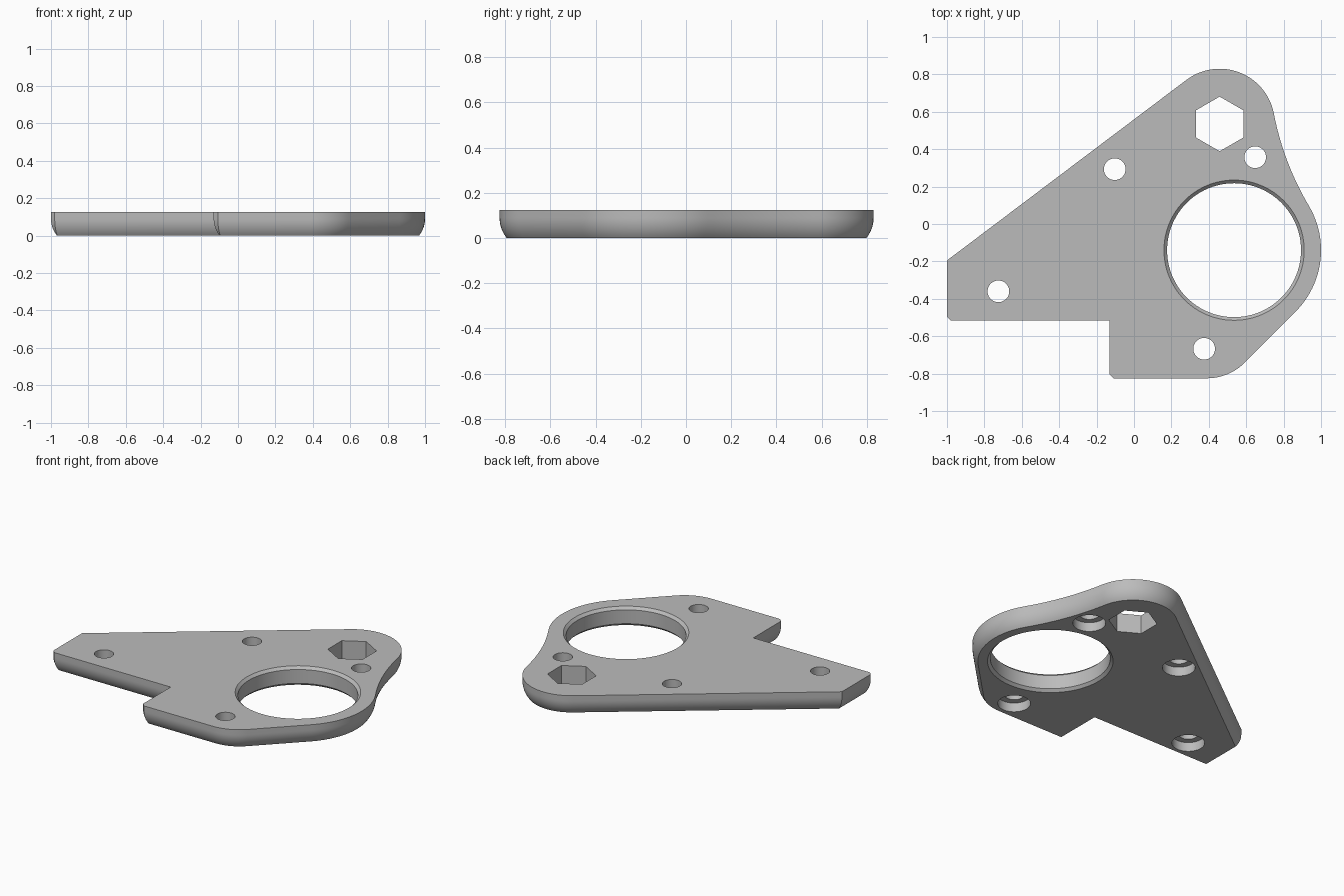
import bpy
import bmesh
from math import sin, cos, pi, radians, atan2, acos, sqrt
from mathutils import Vector

THICK = 0.125

old = bpy.data.objects.get("Cube")
if old:
    bpy.data.objects.remove(old, do_unlink=True)

grey = bpy.data.materials.new("plain grey")
grey.use_nodes = True
colour = (0.5, 0.5, 0.5, 1)
grey.diffuse_color = colour
grey.node_tree.nodes["Principled BSDF"].inputs["Base Color"].default_value = colour


def arc(centre, radius, start, end, steps):
    """Points on a circle from one angle to another (radians)."""
    angles = [start + (end - start) * i / steps for i in range(steps + 1)]
    return [centre + radius * Vector((cos(a), sin(a))) for a in angles]


def inset(points, amount):
    """Move a counter-clockwise outline inwards with mitred corners."""
    result = []
    for i, p in enumerate(points):
        a = (p - points[i - 1]).normalized()
        b = (points[(i + 1) % len(points)] - p).normalized()
        na, nb = Vector((-a.y, a.x)), Vector((-b.y, b.x))
        result.append(p + (na + nb) * amount / (1 + na.dot(nb)))
    return result


def stack(name, rings):
    """Closed solid from (outline, height) rings, bottom to top."""
    bm = bmesh.new()
    loops = [[bm.verts.new((p.x, p.y, z)) for p in pts] for pts, z in rings]
    n = len(loops[0])
    for low, high in zip(loops, loops[1:]):
        for i in range(n):
            j = (i + 1) % n
            bm.faces.new((low[i], low[j], high[j], high[i]))
    bm.faces.new(loops[0][::-1])
    bm.faces.new(loops[-1])
    bmesh.ops.recalc_face_normals(bm, faces=bm.faces)
    mesh = bpy.data.meshes.new(name)
    bm.to_mesh(mesh)
    bm.free()
    mesh.materials.append(grey)
    obj = bpy.data.objects.new(name, mesh)
    bpy.context.collection.objects.link(obj)
    return obj


def turned(name, centre, profile, sides, start=0.0):
    """Round or polygonal cutter from (radius, height) pairs."""
    return stack(name, [(arc(centre, r, start, start + 2 * pi, sides)[:-1], z)
                        for r, z in profile])


# Outline: two lobes joined by a hollow flank, then the foot and the arm
nut, nut_r = Vector((0.458, 0.535)), 0.295
bore, bore_r = Vector((0.535, -0.14)), 0.465
foot, foot_r = Vector((0.39, -0.54)), 0.285
flank_r = 1.55
gap = nut - bore
d, to_bore, to_nut = gap.length, bore_r + flank_r, nut_r + flank_r
turn = acos((d * d + to_bore ** 2 - to_nut ** 2) / (2 * d * to_bore))
bore_end = atan2(gap.y, gap.x) - turn
flank = bore + to_bore * Vector((cos(bore_end), sin(bore_end)))
nut_start = atan2(flank.y - nut.y, flank.x - nut.x)

outline = arc(foot, foot_r, -pi / 2, -pi / 4, 12)
outline += arc(bore, bore_r, -pi / 4, bore_end, 24)
outline += arc(flank, flank_r, bore_end + pi, nut_start + pi, 16)[1:-1]
outline += arc(nut, nut_r, nut_start, radians(127), 28)
outline += [Vector(p) for p in (
    (-1, -0.195), (-1, -0.495), (-0.98, -0.515), (-0.13, -0.515),
    (-0.13, -0.803), (-0.108, -0.825))]

# Plate with its lower edge rolled inwards
roll_r, roll_h, steps = 0.142, 0.09, 8
rings = []
for i in range(steps + 1):
    drop = roll_h * (1 - i / steps)
    rings.append((inset(outline, roll_r - sqrt(roll_r ** 2 - drop ** 2)),
                  roll_h - drop))
rings.append((outline, THICK))
plate = stack("mounting_plate", rings)

# Cutters: chamfered bore, hexagonal nut hole, counterbored screw holes
c, out = 0.017, 0.02
wide, r = 0.375, 0.358
cutters = [
    turned("bore_cutter", bore, [
        (wide + out, -out), (r, c), (r, THICK - c),
        (wide + out, THICK + out)], 96),
    turned("nut_cutter", nut, [(0.146, -out), (0.146, THICK + out)], 6, pi / 2),
]
for spot in ((-0.725, -0.36), (-0.103, 0.293), (0.648, 0.357), (0.375, -0.667)):
    cutters.append(turned("screw_cutter", Vector(spot), [
        (0.098, -out), (0.098, 0.06), (0.058, 0.06), (0.058, THICK + out)], 40))

bpy.context.view_layer.objects.active = plate
plate.select_set(True)
for cutter in cutters:
    cutter.hide_render = True
    cut = plate.modifiers.new("cut", "BOOLEAN")
    cut.operation = "DIFFERENCE"
    cut.solver = "EXACT"
    cut.object = cutter
    bpy.ops.object.modifier_apply(modifier=cut.name)
    bpy.data.objects.remove(cutter, do_unlink=True)

bpy.ops.object.shade_smooth_by_angle(angle=radians(25))
